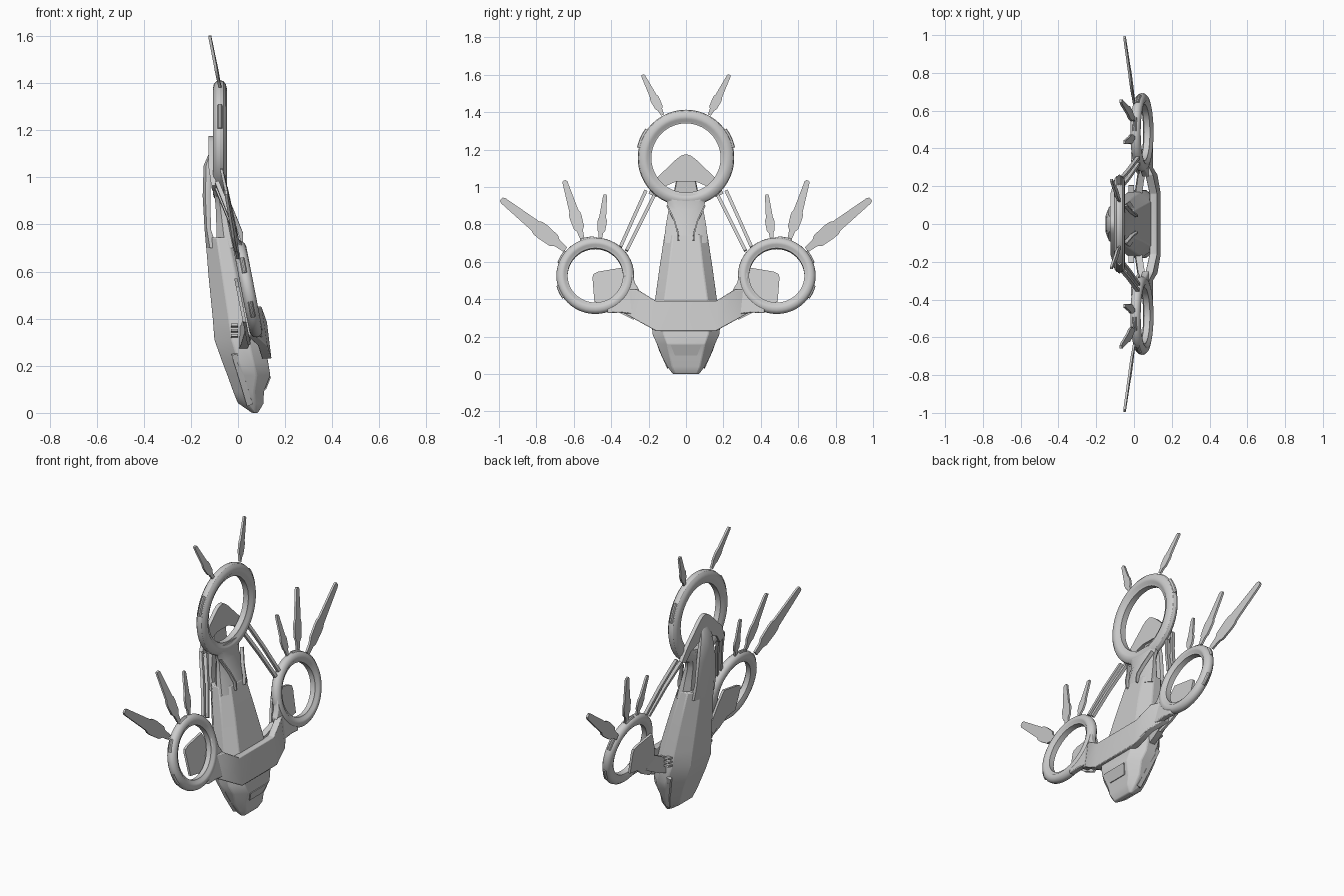
import bpy, bmesh, math
from mathutils import Vector

if "Cube" in bpy.data.objects:
    bpy.data.objects.remove(bpy.data.objects["Cube"])


def make(name, sections, closed=False, bevel=0):
    """Skin a list of equal-length point loops into one mesh object."""
    bm = bmesh.new()
    loops = [[bm.verts.new(p) for p in s] for s in sections]
    n = len(loops[0])
    pairs = list(zip(loops, loops[1:]))
    if closed:
        pairs.append((loops[-1], loops[0]))
    for a, b in pairs:
        for i in range(n):
            j = (i + 1) % n
            bm.faces.new((a[i], a[j], b[j], b[i]))
    if not closed:
        bm.faces.new(loops[0])
        bm.faces.new(loops[-1])
    bmesh.ops.recalc_face_normals(bm, faces=bm.faces)
    me = bpy.data.meshes.new(name)
    bm.to_mesh(me)
    bm.free()
    ob = bpy.data.objects.new(name, me)
    bpy.context.collection.objects.link(ob)
    if bevel:
        m = ob.modifiers.new("Bevel", 'BEVEL')
        m.width, m.segments, m.limit_method = bevel, 2, 'ANGLE'
    return ob


def plate(name, pts, x_at, thick, bevel=0):
    """Flat panel from a y-z outline; x_at gives its depth at each z."""
    return make(name, [[(x_at(z) + d, y, z) for y, z in pts]
                       for d in (-thick / 2, thick / 2)], bevel=bevel)


def beam(name, path, w, h):
    """Rectangular bar along a path, w wide sideways and h deep in x."""
    path = [Vector(p) for p in path]
    d = (path[-1] - path[0]).normalized()
    u = d.cross(Vector((1, 0, 0))).normalized() * w / 2
    v = d.cross(u).normalized() * h / 2
    return make(name, [[p + u + v, p - u + v, p - u - v, p + u - v] for p in path])


def ring(name, c, ri, ro, h, tilt=0, a0=0, a1=360, seg=48):
    """Revolved rounded band around a tilted x axis (whole or arc)."""
    m = (ri + ro) / 2
    e = (ro - ri) * 0.16
    prof = [(ri, -.6 * h), (ri, .5 * h), (ri + e, .6 * h), (ri + 2 * e, .92 * h), (m, h),
            (ro - 1.5 * e, .85 * h), (ro - .4 * e, .5 * h), (ro, 0), (ro - .4 * e, -.5 * h),
            (ro - 1.5 * e, -.85 * h), (m, -h), (ri + 2 * e, -.92 * h)]
    full = a1 - a0 == 360
    t = math.radians(tilt)
    secs = []
    for i in range(seg if full else seg + 1):
        a = math.radians(a0 + (a1 - a0) * i / seg)
        secs.append([(c[0] + x * math.cos(t) - r * math.sin(a) * math.sin(t),
                      c[1] + r * math.cos(a),
                      c[2] + r * math.sin(a) * math.cos(t) + x * math.sin(t)) for r, x in prof])
    return make(name, secs, closed=full)


def blade(name, base, tip, w, thick=.012):
    """Feather-like fin: thin root, broad shoulder, tapering end."""
    b, t = Vector(base), Vector(tip)
    d = t - b
    side = d.cross(Vector((1, 0, 0))).normalized() * w / 2
    prof = [(0, .35), (.13, .5), (.18, .85), (.36, 1), (.43, .95), (.47, .75), (.97, .42), (1, .25)]
    pts = [b + d * f + side * k for f, k in prof] + [b + d * f - side * k for f, k in reversed(prof)]
    off = Vector((thick / 2, 0, 0))
    return make(name, [[p - off for p in pts], [p + off for p in pts]])


def hull_section(z, xb, xf, wb, wm, wf):
    a, b = xb + (xf - xb) * .35, xb + (xf - xb) * .68
    return [(xb, wb, z), (a, wm, z), (b, wm, z), (xf, wf, z),
            (xf, -wf, z), (b, -wm, z), (a, -wm, z), (xb, -wb, z)]


# Main hull
make("hull", [hull_section(*s) for s in (
    (0.0, .06, .085, .05, .07, .06), (.04, .0, .108, .06, .10, .075),
    (.09, -.02, .11, .075, .127, .085), (.16, -.045, .137, .085, .155, .10),
    (.215, -.066, .128, .09, .18, .12), (.31, -.10, .112, .09, .175, .13),
    (.40, -.107, .088, .085, .165, .115), (.58, -.125, .045, .07, .14, .09),
    (.745, -.138, .0, .062, .115, .07))], bevel=.008)

# Front fork of the hull, flaring into the top ring
make("neck", [hull_section(*s) for s in (
    (.70, -.09, .012, .085, .12, .07), (.80, -.092, -.018, .08, .107, .055),
    (.88, -.095, -.04, .07, .093, .05), (.92, -.1, -.048, .08, .102, .065),
    (.945, -.1, -.052, .10, .125, .09), (.965, -.1, -.055, .13, .15, .12))])

# Rear fork of the hull
make("rear_spine", [hull_section(*s) for s in (
    (.70, -.135, -.09, .06, .095, .09), (.78, -.142, -.115, .058, .09, .085),
    (.92, -.15, -.117, .045, .075, .07), (1.05, -.146, -.115, .03, .05, .045),
    (1.11, -.12, -.11, .015, .022, .02))])

# Arrowhead plate behind the top ring
half = [(.025, 1.168), (.05, 1.15), (.16, 1.045), (.20, .965), (.16, .945), (.12, 1.0), (.05, 1.03)]
plate("arrowhead", [(0, 1.175)] + half + [(-y, z) for y, z in reversed(half)],
      lambda z: -.115 + max(0, 1.05 - z) * .15, .022)

# Top ring
TOP = (-.077, 0, 1.155)
ring("top_ring", TOP, .185, .258, .03)

# Cross bar wrapping the front of the hull
bar = []
for y, lo, hi, xl, xh in ((-.34, .33, .45, .075, .06), (-.26, .285, .452, .125, .10),
                          (-.16, .23, .39, .142, .122), (.16, .23, .39, .142, .122),
                          (.26, .285, .452, .125, .10), (.34, .33, .45, .075, .06)):
    bar.append([(xl, y, lo), (xh, y, hi), (xh - .04, y, hi), (xl - .04, y, lo)])
make("cross_bar", bar, bevel=.004)

# Recessed-looking nose panel
plate("nose_panel", [(-.06, .10), (.06, .10), (.082, .155), (-.082, .155)],
      lambda z: .115 + (z - .10) * .4, .008)

for s, tag in ((1, "right"), (-1, "left")):
    # Side rings, tilted back, with tabs on the rim
    c = (.042, s * .485, .525)
    ring(tag + "_ring", c, .148, .208, .028, 11)
    for i, a in enumerate((-35, 20, 68)):
        a0, a1 = (a, a + 20) if s > 0 else (160 - a, 180 - a)
        ring(f"{tag}_rim_tab_{i}", c, .18, .215, .012, 11, a0, a1, 6)
    a0, a1 = (12, 36) if s > 0 else (144, 168)
    ring(tag + "_top_rim_tab", TOP, .22, .268, .012, 0, a0, a1, 6)

    # Fillet joining bar to side ring
    plate(tag + "_ring_root", [(s * y, z) for y, z in (
        (.26, .30), (.30, .323), (.36, .328), (.42, .325), (.42, .368), (.365, .415),
        (.332, .48), (.33, .56), (.287, .56), (.275, .49), (.25, .45))],
        lambda z: .06 - (z - .45) * .2, .035, .006)

    # Panel behind the side ring
    plate(tag + "_ring_panel", [(s * y, z) for y, z in (
        (.24, .33), (.30, .50), (.335, .57), (.47, .547), (.495, .535), (.50, .515),
        (.49, .385), (.42, .375), (.36, .33), (.28, .29))],
        lambda z: .025 - (z - .40) * .2, .014)

    # Arm from hull to wing root, and vents above it
    beam(tag + "_arm", [(.02, s * .14, .31), (.03, s * .21, .33), (.045, s * .31, .38)], .09, .035)
    for i in range(3):
        z = .32 + i * .022
        beam(f"{tag}_vent_{i}", [(-.015, s * .15, z), (-.015, s * .205, z + .01)], .01, .03)

    # Twin struts from arrowhead to side ring
    beam(tag + "_outer_strut", [(-.09, s * .215, .98), (-.03, s * .283, .83), (.02, s * .35, .68)], .018, .018)
    beam(tag + "_inner_strut", [(-.09, s * .17, .955), (-.03, s * .243, .81), (.022, s * .318, .66)], .018, .018)

    # Slim ridges on the neck and strips on the lower hull
    beam(tag + "_neck_ridge", [(-.045, s * .10, .90), (-.012, s * .062, .82),
                               (.012, s * .045, .76), (.012, s * .04, .715)], .008, .02)
    beam(tag + "_hull_strip", [(-.015, s * .177, .25), (.022, s * .137, .13), (.05, s * .094, .035)], .016, .025)

    # Fins
    blade(tag + "_long_fin", (.0, s * .645, .665), (-.05, s * .988, .935), .085)
    blade(tag + "_middle_fin", (.0, s * .555, .725), (-.07, s * .65, 1.035), .066)
    blade(tag + "_short_fin", (.0, s * .458, .725), (-.05, s * .432, .96), .05)
    blade(tag + "_top_fin", (-.077, s * .125, 1.385), (-.12, s * .232, 1.60), .05)

# Smooth shading with sharp edges kept
bpy.ops.object.select_all(action='SELECT')
bpy.context.view_layer.objects.active = bpy.data.objects["hull"]
bpy.ops.object.shade_smooth_by_angle(angle=math.radians(32))
